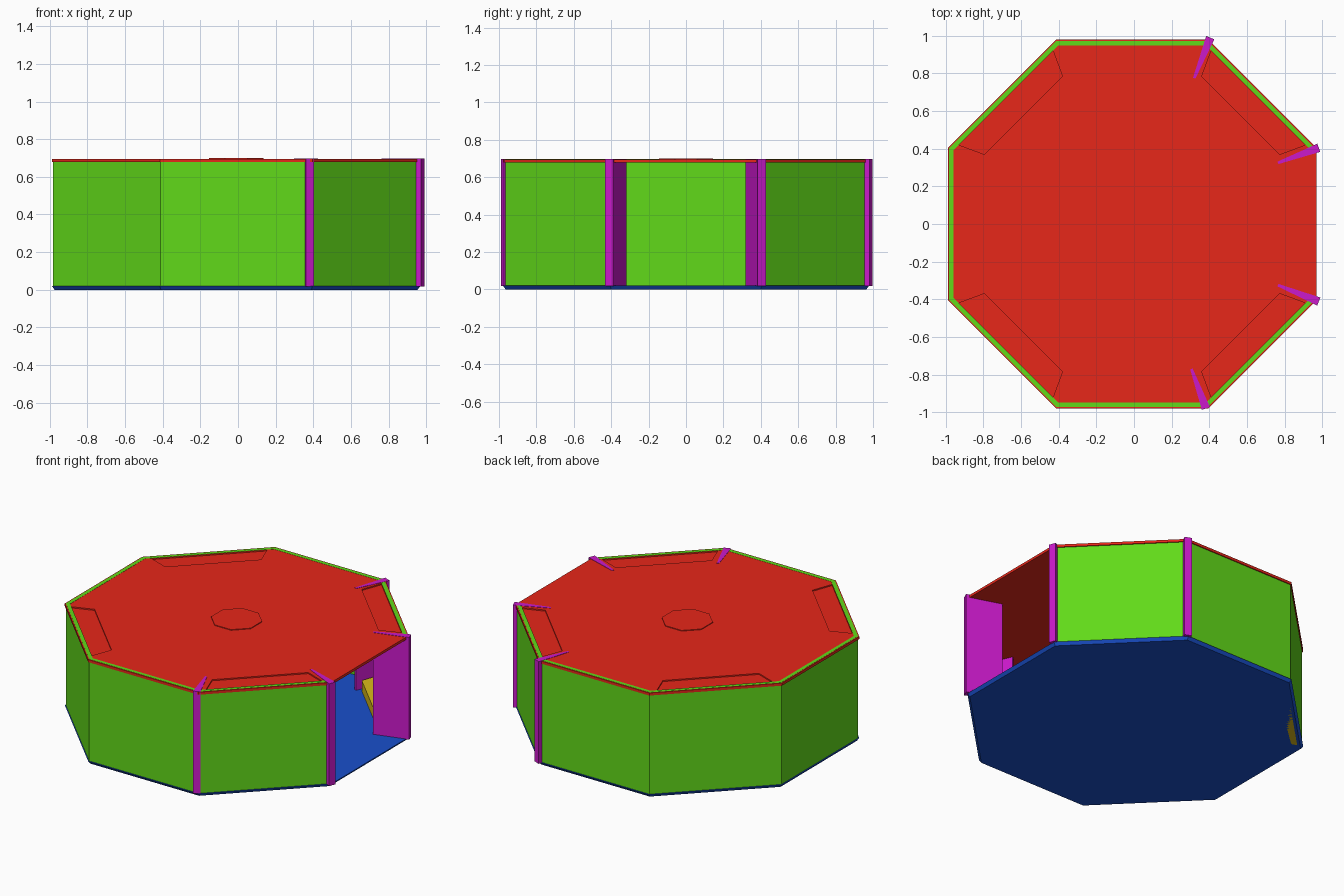
import bpy, bmesh, math
from mathutils import Vector

if "Cube" in bpy.data.objects:
    bpy.data.objects.remove(bpy.data.objects["Cube"])

CX = -0.01  # centre of the octagon


def material(name, rgb):
    m = bpy.data.materials.new(name)
    m.diffuse_color = (*rgb, 1)
    m.use_nodes = True
    m.node_tree.nodes["Principled BSDF"].inputs["Base Color"].default_value = m.diffuse_color
    return m


RED = material("red", (0.8, 0.02, 0.01))
GREEN = material("green", (0.12, 0.7, 0.01))
BLUE = material("blue", (0.01, 0.08, 0.6))
MAGENTA = material("magenta", (0.6, 0.01, 0.6))
YELLOW = material("yellow", (0.7, 0.5, 0.01))


def prism(name, pts, z0, z1, mat, bottom_scale=1.0):
    """Upright prism over a closed outline, optionally narrowed at the bottom."""
    bm = bmesh.new()
    lo = [bm.verts.new((CX + (x - CX) * bottom_scale, y * bottom_scale, z0)) for x, y in pts]
    hi = [bm.verts.new((x, y, z1)) for x, y in pts]
    bm.faces.new(lo[::-1])
    bm.faces.new(hi)
    n = len(pts)
    for i in range(n):
        j = (i + 1) % n
        bm.faces.new((lo[i], lo[j], hi[j], hi[i]))
    bmesh.ops.recalc_face_normals(bm, faces=bm.faces)
    me = bpy.data.meshes.new(name)
    bm.to_mesh(me)
    bm.free()
    ob = bpy.data.objects.new(name, me)
    if mat:
        me.materials.append(mat)
    bpy.context.collection.objects.link(ob)
    return ob


def corner(r, i):
    a = math.radians(22.5 + 45 * i)
    return (CX + r * math.cos(a), r * math.sin(a))


def octagon(r):
    return [corner(r, i) for i in range(8)]


# floor slab with a chamfered underside, roof slab and central hub
prism("floor", octagon(1.06), 0.0, 0.02, BLUE, 0.985)
roof = prism("roof", octagon(1.06), 0.678, 0.695, RED)
prism("roof_hub", octagon(0.157), 0.69, 0.70, RED)

# seven walls, the east side (index 7) stays open
for i in range(7):
    pts = [corner(1.053, i), corner(1.053, i + 1), corner(1.027, i + 1), corner(1.027, i)]
    prism(f"wall_{i + 1}", pts, 0.015, 0.696, GREEN)

# recessed roof panels and low platforms on the four diagonal sides
panel = [(0.42, 0.92), (0.37, 0.785), (0.785, 0.37), (0.92, 0.42)]
for k, (sx, sy) in enumerate([(1, 1), (-1, 1), (-1, -1), (1, -1)]):
    pts = [(CX + sx * x, sy * y) for x, y in panel]
    cutter = prism(f"panel_cutter_{k + 1}", pts, 0.687, 0.75, None)
    cutter.hide_render = True
    cutter.hide_set(True)
    mod = roof.modifiers.new("panel_recess", 'BOOLEAN')
    mod.object = cutter
    mod.solver = 'EXACT'
    prism(f"corner_platform_{k + 1}", pts, -0.0, 0.09, YELLOW)

# wedge-shaped posts: narrow inside, wide at the octagon corners
posts = {
    "post_north": ((0.32, 0.775), (0.405, 0.99)),
    "post_east_north": ((0.765, 0.325), (0.982, 0.405)),
    "post_east_south": ((0.765, -0.325), (0.982, -0.412)),
    "post_south": ((0.305, -0.77), (0.382, -0.98)),
}
for name, (a, b) in posts.items():
    a, b = Vector(a), Vector(b)
    side = (b - a).normalized().orthogonal()
    pts = [a + side * 0.007, b + side * 0.023, b - side * 0.023, a - side * 0.007]
    prism(name, [tuple(p) for p in pts], 0.018, 0.697 if name else 0, MAGENTA)
